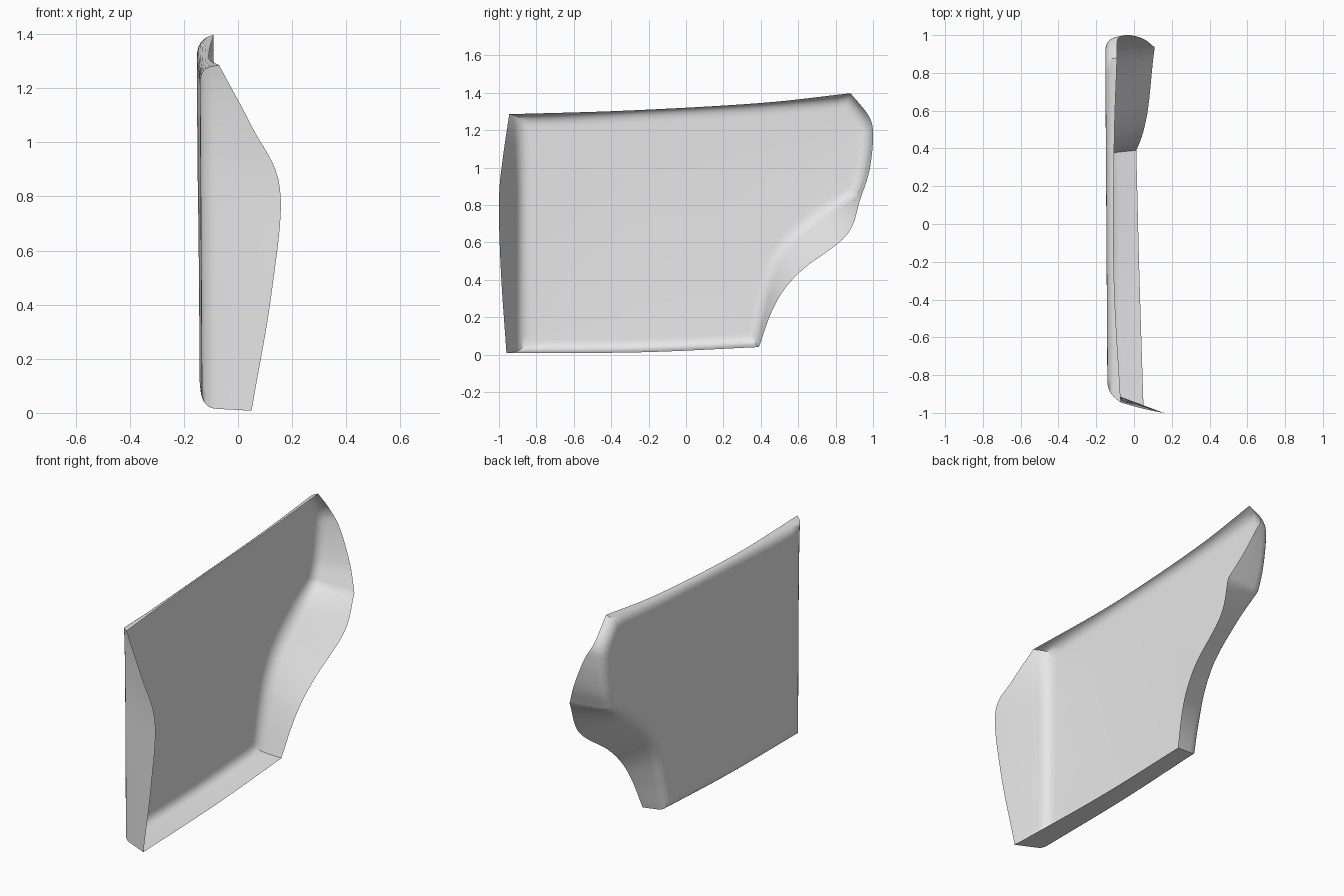
import bpy
import bmesh
from mathutils import Vector

if "Cube" in bpy.data.objects:
    bpy.data.objects.remove(bpy.data.objects["Cube"], do_unlink=True)

STEPS = 8       # samples between neighbouring control points
ROUND = 0.06    # radius of the bend between panel and flange
ROWS = 6        # strips across that bend

# Each side runs clockwise; a station is (panel corner y, z), (rim x, y, z)
top = [((-0.89, 1.275), (-0.07, -0.945, 1.285)),
       ((-0.3, 1.295), (-0.105, -0.3, 1.305)),
       ((0.4, 1.335), (-0.105, 0.4, 1.345)),
       ((0.87, 1.38), (-0.09, 0.88, 1.397))]
back = [top[-1],
        ((0.965, 1.25), (-0.085, 0.98, 1.27)),
        ((0.975, 1.14), (-0.03, 1.0, 1.16)),
        ((0.95, 0.97), (0.05, 0.98, 0.98)),
        ((0.91, 0.85), (0.11, 0.935, 0.84))]
arch = [back[-1],
        ((0.72, 0.74), (0.1, 0.86, 0.64)),
        ((0.55, 0.59), (0.077, 0.63, 0.46)),
        ((0.46, 0.43), (0.057, 0.52, 0.34)),
        ((0.41, 0.24), (0.037, 0.45, 0.21)),
        ((0.375, 0.055), (0.012, 0.39, 0.04))]
bottom = [arch[-1],
          ((-0.25, 0.025), (0.028, -0.25, 0.012)),
          ((-0.89, 0.018), (0.05, -0.96, 0.008))]
front = [bottom[-1],
         ((-0.89, 0.45), (0.125, -0.99, 0.45)),
         ((-0.89, 0.83), (0.155, -1.0, 0.83)),
         ((-0.89, 1.06), (0.05, -0.978, 1.06)),
         top[0]]
sides = [top, back, arch, bottom, front]


def panel_point(y, z):
    """Place a point on the slightly tilted panel plane."""
    return Vector((-0.143 - 0.006 * y - 0.006 * (z - 0.7), y, z))


def smooth_path(points):
    """Catmull-Rom samples through the points, without the last one."""
    ext = [2 * points[0] - points[1]] + points + [2 * points[-1] - points[-2]]
    out = []
    for a, b, c, d in zip(ext, ext[1:], ext[2:], ext[3:]):
        for i in range(STEPS):
            t = i / STEPS
            out.append(b + 0.5 * t * (c - a + t * (2 * a - 5 * b + 4 * c - d
                       + t * (3 * (b - c) + d - a))))
    return out


def inset_ring(ring):
    """Move every control corner inward along its mitre."""
    out = []
    for i, p in enumerate(ring):
        before = (p - ring[i - 1]).normalized()
        after = (ring[(i + 1) % len(ring)] - p).normalized()
        n1 = Vector((before.y, -before.x))
        n2 = Vector((after.y, -after.x))
        mitre = (n1 + n2).normalized()
        out.append(p + mitre * ROUND / max(mitre.dot(n1), 0.5))
    return out


# Control rings for the panel corner, the flat area and the free rim
stations = [s for side in sides for s in side[:-1]]
inner = [panel_point(*p) for p in inset_ring([Vector(s[0]) for s in stations])]
corner = [panel_point(*s[0]) for s in stations]
rim = [Vector(s[1]) for s in stations]


def sample(ring):
    """Smooth each side separately so the five corners stay crisp."""
    out, start = [], 0
    for side in sides:
        count = len(side)
        out += smooth_path([ring[(start + i) % len(ring)] for i in range(count)])
        start += count - 1
    return out


# Sweep the rounded bend and the flange around the panel
bm = bmesh.new()
rows = [[] for _ in range(ROWS + 2)]
for flat, edge, free in zip(sample(inner), sample(corner), sample(rim)):
    turn = edge.lerp(free, min(0.9, ROUND / (free - edge).length))
    for k in range(ROWS + 1):
        t = k / ROWS
        rows[k].append(bm.verts.new(flat.lerp(edge, t).lerp(edge.lerp(turn, t), t)))
    rows[-1].append(bm.verts.new(free))
count = len(rows[0])
for low, high in zip(rows, rows[1:]):
    for i in range(count):
        j = (i + 1) % count
        bm.faces.new((low[i], low[j], high[j], high[i]))
bm.faces.new(rows[0])
bmesh.ops.recalc_face_normals(bm, faces=bm.faces)
bm.faces.ensure_lookup_table()
if bm.faces[-1].normal.x > 0:
    bmesh.ops.reverse_faces(bm, faces=bm.faces)
bmesh.ops.triangulate(bm, faces=[bm.faces[-1]])

mesh = bpy.data.meshes.new("flanged_body_panel")
bm.to_mesh(mesh)
bm.free()
panel = bpy.data.objects.new("flanged_body_panel", mesh)
bpy.context.collection.objects.link(panel)

# Plain grey finish
grey = bpy.data.materials.new("light_grey")
grey.use_nodes = True
colour = (0.8, 0.8, 0.8, 1.0)
grey.diffuse_color = colour
grey.node_tree.nodes["Principled BSDF"].inputs["Base Color"].default_value = colour
mesh.materials.append(grey)

bpy.context.view_layer.objects.active = panel
panel.select_set(True)
bpy.ops.object.shade_smooth_by_angle(angle=0.7)
